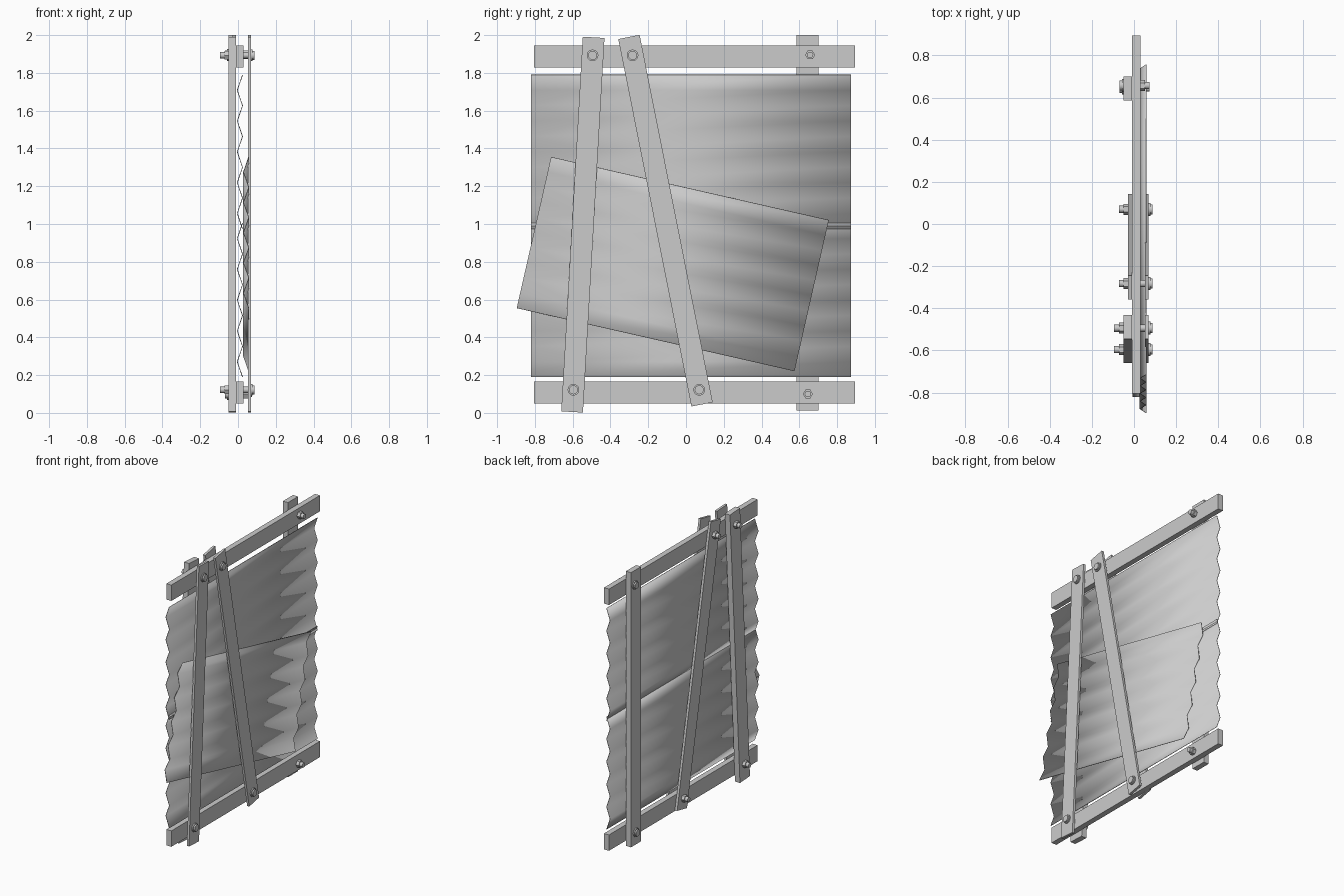
import bpy
from math import atan2, hypot, pi, radians
from mathutils import Vector

if "Cube" in bpy.data.objects:
    bpy.data.objects.remove(bpy.data.objects["Cube"])


def obj(name, verts, faces):
    me = bpy.data.meshes.new(name)
    me.from_pydata(verts, [], faces)
    me.update()
    ob = bpy.data.objects.new(name, me)
    bpy.context.collection.objects.link(ob)
    return ob


def plank(name, x0, x1, a, b, width):
    """Flat board between two (y, z) end centres, x0..x1 thick."""
    (ya, za), (yb, zb) = a, b
    bpy.ops.mesh.primitive_cube_add(size=1, location=((x0 + x1) / 2, (ya + yb) / 2, (za + zb) / 2))
    ob = bpy.context.object
    ob.name = name
    ob.scale = (x1 - x0, width, hypot(yb - ya, zb - za))
    ob.rotation_euler = (atan2(ya - yb, zb - za), 0, 0)
    return ob


def sheet(name, centre, width, height, depth, tilt=0, ridges=5):
    """Folded corrugated sheet, thin and smooth shaded."""
    n = ridges * 2
    verts, faces = [], []
    for i in range(n + 1):
        x = depth / 2 if i % 2 == 0 else -depth / 2
        z = height * (i / n - 0.5)
        verts += [(x, -width / 2, z), (x, width / 2, z)]
    for i in range(n):
        k = 2 * i
        faces.append((k, k + 1, k + 3, k + 2))
    ob = obj(name, verts, faces)
    ob.location = centre
    ob.rotation_euler = (tilt, 0, 0)
    for p in ob.data.polygons:
        p.use_smooth = True
    mod = ob.modifiers.new("thickness", 'SOLIDIFY')
    mod.thickness = 0.004
    mod.offset = 0
    return ob


def cyl(name, x0, x1, y, z, r, sides):
    bpy.ops.mesh.primitive_cylinder_add(vertices=sides, radius=r, depth=abs(x1 - x0),
                                        location=((x0 + x1) / 2, y, z), rotation=(0, pi / 2, 0))
    ob = bpy.context.object
    ob.name = name
    if sides > 6:
        bpy.ops.object.shade_smooth_by_angle(angle=radians(35))


def bolt(name, head_x, nut_x, y, z):
    """Bolt through the frame: head on one face, nut and stub on the other."""
    s = 1 if head_x > nut_x else -1
    cyl(name + "_washer", head_x, head_x + s * 0.008, y, z, 0.031, 12)
    cyl(name + "_head", head_x + s * 0.008, head_x + s * 0.018, y, z, 0.024, 12)
    cyl(name + "_nut", nut_x, nut_x - s * 0.022, y, z, 0.026, 6)
    cyl(name + "_shaft", head_x, nut_x - s * 0.044, y, z, 0.017, 12)


# Horizontal rails
for label, z in (("top", 1.887), ("bottom", 0.108)):
    plank(label + "_rail", -0.01, 0.03, (-0.805, z), (0.895, z), 0.115)

# Upright post at the back
plank("back_post", -0.05, -0.01, (0.643, 0.012), (0.643, 2.0), 0.115)

# Leaning braces, one in front and one behind the rails
leaning = (("steep", (-0.603, 0.005), (-0.489, 1.988), -0.05),
           ("slanted", (0.085, 0.045), (-0.302, 1.99), -0.028))
for label, a, b, back in leaning:
    plank(label + "_front_brace", 0.053, 0.07, a, b, 0.115)
    plank(label + "_back_brace", back, -0.01, a, b, 0.115)
    for pos, z in (("lower", 0.122), ("upper", 1.893)):
        t = (z - a[1]) / (b[1] - a[1])
        bolt(f"{label}_{pos}_bolt", 0.07, back, a[0] + t * (b[0] - a[0]), z)

# Post bolts, heads at the back
bolt("post_upper_bolt", -0.05, 0.03, 0.657, 1.895)
bolt("post_lower_bolt", -0.05, 0.03, 0.645, 0.1)

# Corrugated sheets
sheet("upper_sheet", (0.01, 0.027, 1.382), 1.695, 0.815, 0.028)
sheet("lower_sheet", (0.01, 0.027, 0.597), 1.695, 0.815, 0.028)
sheet("patch_sheet", (0.043, -0.07, 0.788), 1.508, 0.82, 0.028, tilt=radians(-12.8))
